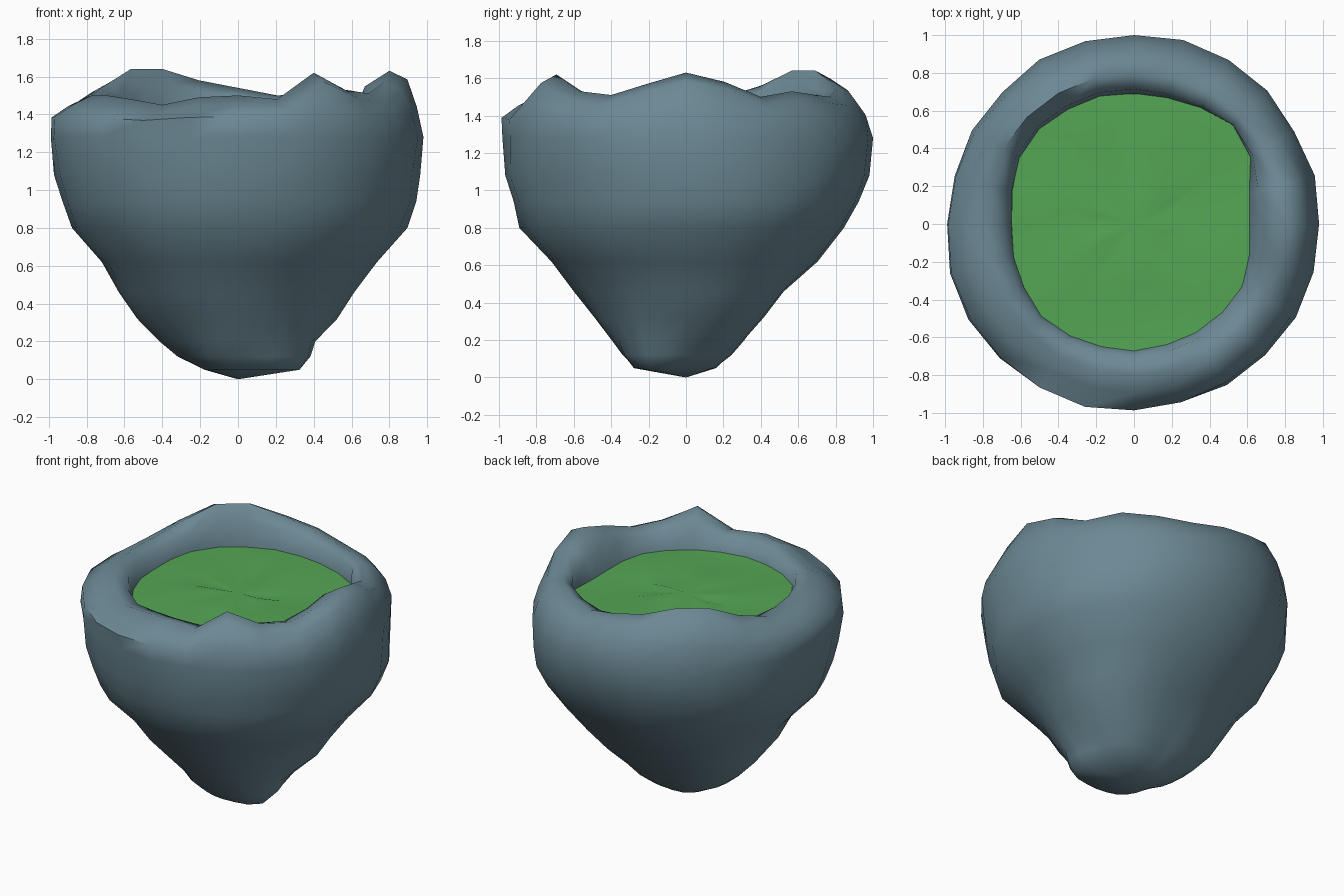
import bpy, bmesh, math, random

if "Cube" in bpy.data.objects:
    bpy.data.objects.remove(bpy.data.objects["Cube"])

random.seed(4)
N = 24
TAU = math.tau

# (z, radius toward +x, +y, -x, -y, extra toward back right, extra toward front left)
BODY = [
    (0.05, 0.24, 0.16, 0.18, 0.27, 0.00, -0.01),
    (0.12, 0.32, 0.23, 0.33, 0.34, 0.02, -0.03),
    (0.20, 0.38, 0.31, 0.43, 0.40, 0.03, -0.04),
    (0.32, 0.50, 0.39, 0.54, 0.49, 0.07, -0.02),
    (0.46, 0.59, 0.51, 0.63, 0.60, 0.08, 0.00),
    (0.62, 0.72, 0.70, 0.72, 0.72, 0.05, 0.00),
    (0.80, 0.88, 0.84, 0.87, 0.89, 0.05, 0.02),
    (0.94, 0.93, 0.92, 0.92, 0.92, 0.04, 0.02),
    (1.08, 0.96, 0.98, 0.965, 0.965, 0.01, 0.02),
    (1.28, 0.98, 1.00, 0.98, 0.98, 0.00, 0.025),
    (1.40, 0.945, 0.96, 0.975, 0.985, 0.00, 0.025),
]
# Rim crest height and inner edge radius every 15 degrees from +x
CREST = [1.63, 1.58, 1.50, 1.53, 1.51, 1.50, 1.54, 1.58, 1.64, 1.64, 1.56, 1.50,
         1.49, 1.50, 1.50, 1.48, 1.45, 1.49, 1.50, 1.48, 1.62, 1.53, 1.51, 1.57]
INNER = [.61, .63, .71, .74, .71, .69, .69, .70, .70, .71, .70, .67,
         .65, .66, .67, .69, .68, .67, .67, .66, .66, .66, .66, .63]


def radial(row, a):
    q = (a / (TAU / 4)) % 4
    i = int(q)
    t = math.sin((q - i) * math.pi / 2) ** 2
    r = row[1 + i % 4] * (1 - t) + row[1 + (i + 1) % 4] * t
    r += row[5] * max(0, math.cos(a - 0.66)) ** 5
    return r + row[6] * max(0, math.cos(a - 3.75)) ** 5


def ring(bm, fn):
    out = []
    for i in range(N):
        a = TAU * i / N
        r, z = fn(i, a)
        out.append(bm.verts.new((r * math.cos(a), r * math.sin(a), z)))
    return out


def bridge(bm, lo, hi):
    for i in range(N):
        j = (i + 1) % N
        bm.faces.new((lo[i], lo[j], hi[j], hi[i]))


def finish(bm, name, color, angle):
    me = bpy.data.meshes.new(name)
    bm.to_mesh(me)
    bm.free()
    ob = bpy.data.objects.new(name, me)
    bpy.context.collection.objects.link(ob)
    mat = bpy.data.materials.new(name + "_material")
    mat.diffuse_color = color
    mat.use_nodes = True
    mat.node_tree.nodes["Principled BSDF"].inputs["Base Color"].default_value = mat.diffuse_color
    me.materials.append(mat)
    bpy.ops.object.select_all(action='DESELECT')
    ob.select_set(True)
    bpy.context.view_layer.objects.active = ob
    bpy.ops.object.shade_smooth_by_angle(angle=math.radians(angle))
    return ob


# Rock bowl: lumpy body with a jagged rolled rim
bm = bmesh.new()
rings = []
for row in BODY:
    def body(i, a, row=row):
        # low corner protruding toward the front right
        bump = 0.14 * max(0, math.cos(a + 0.56)) ** 8 * max(0, 1 - row[0] / 0.35)
        lump = 0.0 if i % 6 == 0 else random.uniform(-0.008, 0.012)
        z = row[0] + (CREST[i] - 1.53) * 0.4 * (row[0] > 1.35)
        return radial(row, a) + bump + lump, z
    rings.append(ring(bm, body))
rings.append(ring(bm, lambda i, a: (0.895, CREST[i] - 0.045)))
rings.append(ring(bm, lambda i, a: (0.80, CREST[i])))
rings.append(ring(bm, lambda i, a: (INNER[i] * 0.55 + 0.335, CREST[i] * 0.6 + 0.57)))
rings.append(ring(bm, lambda i, a: (INNER[i], 1.37)))
for lo, hi in zip(rings, rings[1:]):
    bridge(bm, lo, hi)
tip = bm.verts.new((0, 0, 0))
for i in range(N):
    bm.faces.new((tip, rings[0][(i + 1) % N], rings[0][i]))
finish(bm, "rock_bowl", (0.15, 0.25, 0.30, 1), 60)

# Grass: gently uneven disc set inside the rim
bm = bmesh.new()
mid = bm.verts.new((0, 0, 1.38))
rings = []
for k in (0.25, 0.5, 0.75, 1.0):
    rings.append(ring(bm, lambda i, a, k=k: (
        k * (INNER[i] + 0.006) + random.uniform(-0.008, 0.008),
        1.376 + random.uniform(-0.01, 0.01) * (k < 1))))
for i in range(N):
    bm.faces.new((mid, rings[0][i], rings[0][(i + 1) % N]))
for lo, hi in zip(rings, rings[1:]):
    for i in range(N):
        j = (i + 1) % N
        bm.faces.new((lo[i], hi[i], hi[j], lo[j]))
finish(bm, "grass_top", (0.09, 0.38, 0.09, 1), 40)
